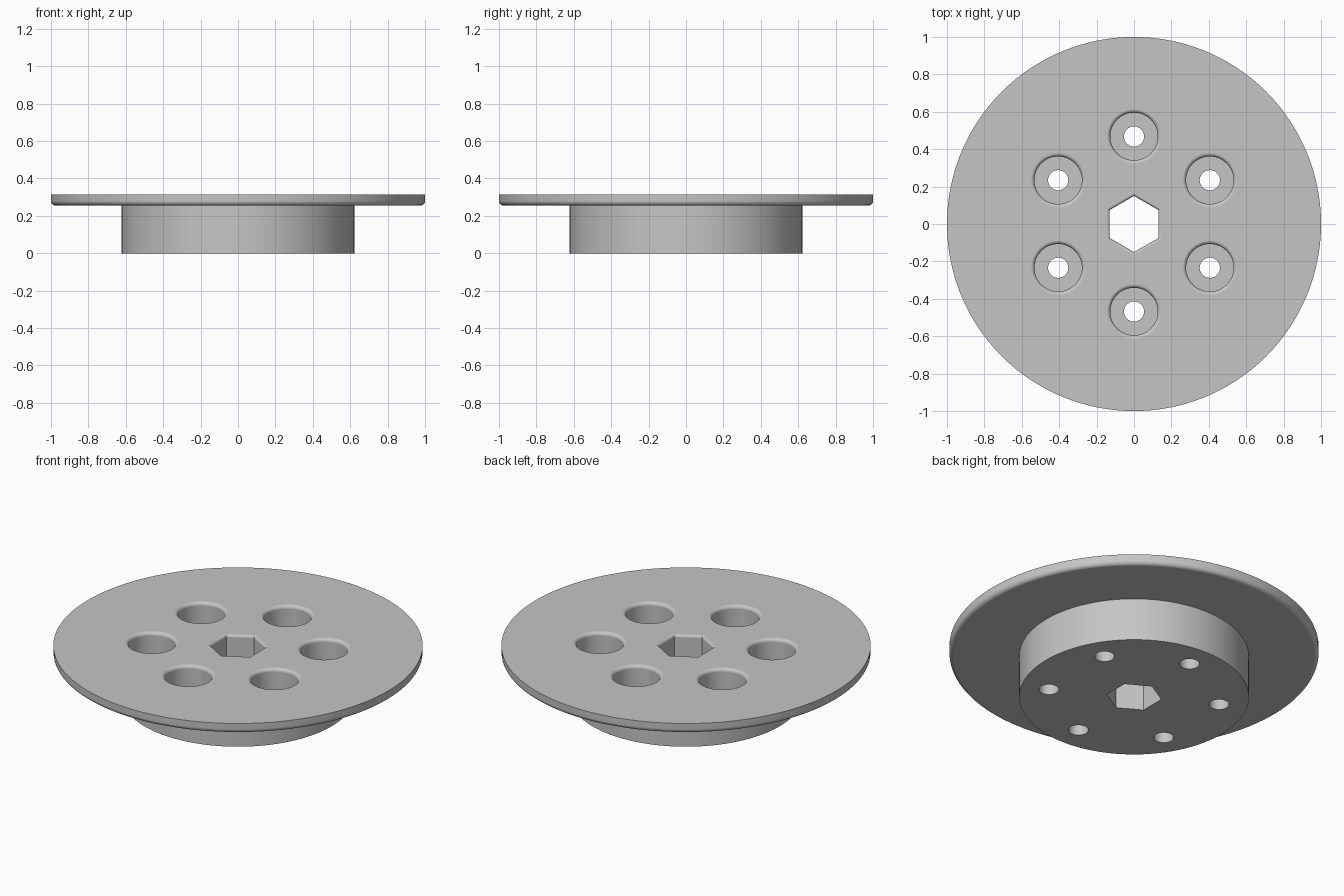
import bpy, bmesh
from math import sin, cos, pi, radians

cube = bpy.data.objects.get("Cube")
if cube:
    bpy.data.objects.remove(cube, do_unlink=True)

TOP, FLANGE_Z, FLOOR_Z = 0.315, 0.255, 0.10

grey = bpy.data.materials.new("plain grey")
grey.use_nodes = True
colour = (0.56, 0.56, 0.56, 1)
grey.diffuse_color = colour
grey.node_tree.nodes["Principled BSDF"].inputs["Base Color"].default_value = colour


def lathe(bm, profile, sides, centre=(0, 0)):
    """Closed solid from (radius, height) points, bottom to top."""
    rings = []
    for r, z in profile:
        angles = [pi / 2 + 2 * pi * i / sides for i in range(sides)]
        rings.append([bm.verts.new((centre[0] + r * cos(a), centre[1] + r * sin(a), z))
                      for a in angles])
    for low, high in zip(rings, rings[1:]):
        for i in range(sides):
            j = (i + 1) % sides
            bm.faces.new((low[i], low[j], high[j], high[i]))
    bm.faces.new(rings[0][::-1])
    bm.faces.new(rings[-1])


def make_object(name, bm):
    mesh = bpy.data.meshes.new(name)
    bm.to_mesh(mesh)
    bm.free()
    mesh.materials.append(grey)
    ob = bpy.data.objects.new(name, mesh)
    bpy.context.collection.objects.link(ob)
    return ob


def arc(steps=6):
    return [pi / 2 * i / steps for i in range(steps + 1)]


def flared(r, fillet, spread=1.0):
    """Top end of a hole whose rim is rounded over."""
    rim = [(r + spread * fillet * (1 - cos(a)), TOP - fillet * (1 - sin(a))) for a in arc()]
    return rim + [(rim[-1][0], TOP + 0.1)]


# Hub and flange, with the lower flange rim rounded
bm = bmesh.new()
R = 0.025
rim = [(1 - R + R * sin(a), FLANGE_Z + R - R * cos(a)) for a in arc()]
lathe(bm, [(0.622, 0), (0.622, FLANGE_Z)] + rim + [(1, TOP)], 128)
wheel = make_object("flanged_hub", bm)

# Hexagonal bore and six counterbored screw holes
bm = bmesh.new()
lathe(bm, [(0.15, -0.1)] + flared(0.15, 0.015, 1 / cos(pi / 6)), 6)
for i in range(6):
    a = pi / 2 + i * pi / 3
    hole = [(0.054, -0.1), (0.054, FLOOR_Z), (0.127, FLOOR_Z)]
    lathe(bm, hole + flared(0.127, 0.02), 48, (0.468 * cos(a), 0.468 * sin(a)))
cutter = make_object("hole_cutter", bm)
cutter.hide_render = True

cut = wheel.modifiers.new("holes", "BOOLEAN")
cut.operation = "DIFFERENCE"
cut.solver = "EXACT"
cut.object = cutter

bpy.ops.object.select_all(action="DESELECT")
wheel.select_set(True)
bpy.context.view_layer.objects.active = wheel
bpy.ops.object.modifier_apply(modifier=cut.name)
bpy.data.objects.remove(cutter, do_unlink=True)

# Smooth round walls, flat plates
bpy.ops.object.shade_smooth_by_angle(angle=radians(30))
weighted = wheel.modifiers.new("flat_plates", "WEIGHTED_NORMAL")
weighted.keep_sharp = True
